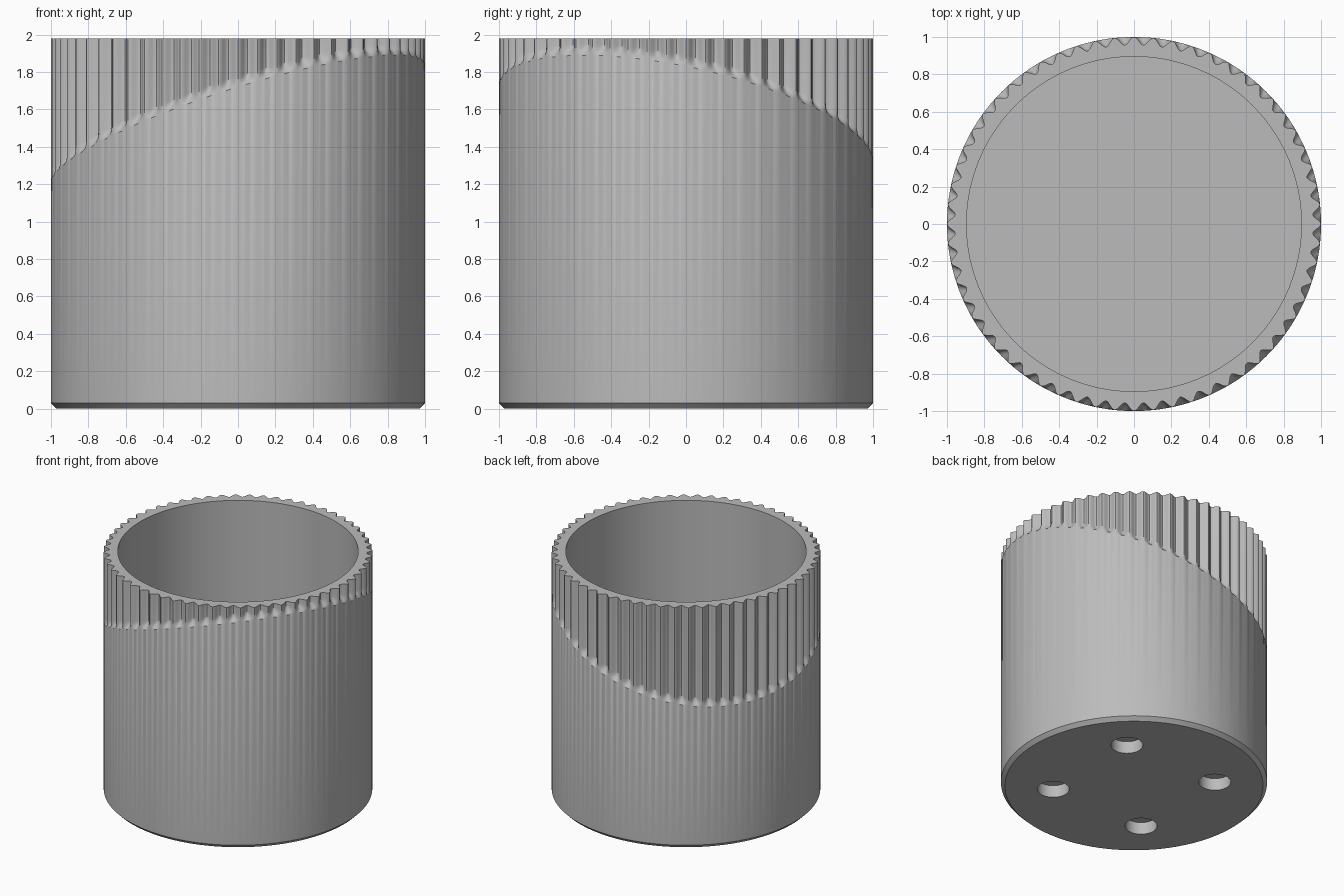
import bpy
import bmesh
from math import cos, sin, pi, radians

if "Cube" in bpy.data.objects:
    bpy.data.objects.remove(bpy.data.objects["Cube"], do_unlink=True)

GROOVES, STEPS = 60, 10
SEGMENTS = GROOVES * STEPS
TOP, FLOOR, INNER = 1.98, 0.2, 0.895
DEPTH, RUNOUT = 0.042, 0.06

grey = bpy.data.materials.new("plain grey")
grey.use_nodes = True
colour = (0.5, 0.5, 0.5, 1)
grey.diffuse_color = colour
grey.node_tree.nodes["Principled BSDF"].inputs["Base Color"].default_value = colour


def column(a):
    """Radius and height pairs from the underside, up the outside, to the inner floor."""
    groove = DEPTH * (1 - cos(GROOVES * a)) / 2
    slant = 1.52 + 0.31 * cos(a) - 0.2 * sin(a)
    pts = [(0.97, 0), (1, 0.03), (1, slant)]
    # rounded run-out at the lower end of each groove
    for t in (0.25, 0.5, 0.75, 1):
        pts.append((1 - groove * sin(t * pi / 2), slant + RUNOUT * t))
    pts += [(1 - groove, TOP), (INNER, TOP), (INNER, FLOOR)]
    return pts


# Cup wall, rim and floor
bm = bmesh.new()
columns = []
for i in range(SEGMENTS):
    a = 2 * pi * i / SEGMENTS
    columns.append([bm.verts.new((r * cos(a), r * sin(a), z)) for r, z in column(a)])
for i, left in enumerate(columns):
    right = columns[(i + 1) % SEGMENTS]
    for k in range(len(left) - 1):
        bm.faces.new((left[k], right[k], right[k + 1], left[k + 1]))
bm.faces.new([c[0] for c in reversed(columns)])
bm.faces.new([c[-1] for c in columns])
mesh = bpy.data.meshes.new("fluted_cup")
bm.to_mesh(mesh)
bm.free()
mesh.materials.append(grey)
cup = bpy.data.objects.new("fluted_cup", mesh)
bpy.context.collection.objects.link(cup)

# Four blind round holes in the underside
for k in range(4):
    a = radians(45 + 90 * k)
    bpy.ops.mesh.primitive_cylinder_add(vertices=48, radius=0.12, depth=0.2,
                                        location=(0.61 * cos(a), 0.61 * sin(a), 0))
    cutter = bpy.context.object
    cutter.name = "hole_cutter"
    cutter.hide_render = True
    cutter.data.materials.append(grey)
    cut = cup.modifiers.new("hole", 'BOOLEAN')
    cut.operation = 'DIFFERENCE'
    cut.solver = 'EXACT'
    cut.object = cutter
    bpy.context.view_layer.objects.active = cup
    bpy.ops.object.modifier_apply(modifier=cut.name)
    bpy.data.objects.remove(cutter, do_unlink=True)

bpy.ops.object.select_all(action='DESELECT')
cup.select_set(True)
bpy.context.view_layer.objects.active = cup
bpy.ops.object.shade_smooth_by_angle(angle=radians(35))
